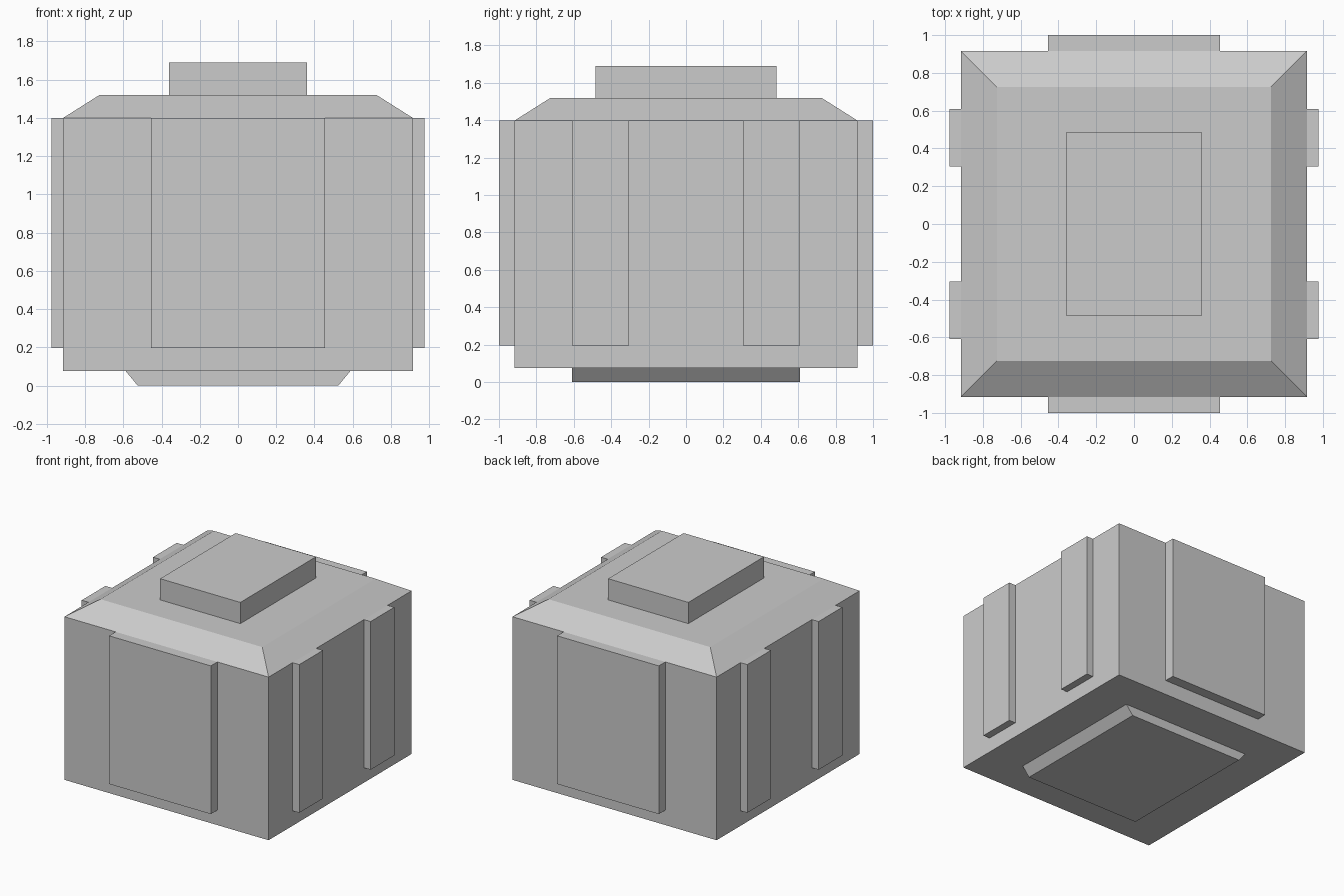
import bpy, bmesh

if "Cube" in bpy.data.objects:
    bpy.data.objects.remove(bpy.data.objects["Cube"])


def stack(name, sections, cx=0, cy=0):
    """Solid lofted through rectangular sections (half_x, half_y, z)."""
    bm = bmesh.new()
    rings = [[bm.verts.new((cx + sx * hx, cy + sy * hy, z))
              for sx, sy in ((-1, -1), (1, -1), (1, 1), (-1, 1))]
             for hx, hy, z in sections]
    for low, high in zip(rings, rings[1:]):
        for i in range(4):
            j = (i + 1) % 4
            bm.faces.new((low[i], low[j], high[j], high[i]))
    bm.faces.new(rings[0][::-1])
    bm.faces.new(rings[-1])
    mesh = bpy.data.meshes.new(name)
    bm.to_mesh(mesh)
    bm.free()
    obj = bpy.data.objects.new(name, mesh)
    bpy.context.collection.objects.link(obj)
    return obj


BODY = 0.916                 # half width of the square body
Z_BODY, Z_EDGE, Z_ROOF, Z_TOP = 0.075, 1.398, 1.518, 1.69
Z_PANEL = 0.196
SINK = 0.01                  # panels overlap the body slightly

# Main block with sloped roof edges
stack("body", [(BODY, BODY, Z_BODY), (BODY, BODY, Z_EDGE), (0.726, 0.726, Z_ROOF)])

# Raised block on the roof
stack("top_block", [(0.36, 0.484, Z_ROOF), (0.36, 0.484, Z_TOP)])

# Foot, tapered along x only
stack("base", [(0.525, 0.61, 0), (0.587, 0.61, Z_BODY)])


def panel(name, x0, x1, y0, y1):
    hx, hy = (x1 - x0) / 2, (y1 - y0) / 2
    stack(name, [(hx, hy, Z_PANEL), (hx, hy, Z_EDGE)], (x0 + x1) / 2, (y0 + y1) / 2)


# Wide panels on front and back
panel("front_panel", -0.456, 0.456, -1.0, -BODY + SINK)
panel("back_panel", -0.456, 0.456, BODY - SINK, 1.0)

# Pairs of narrow strips on the left and right sides
for side, x0, x1 in (("left", -0.976, -BODY + SINK), ("right", BODY - SINK, 0.976)):
    for place, y0, y1 in (("front", -0.609, -0.305), ("back", 0.305, 0.609)):
        panel(f"{side}_{place}_strip", x0, x1, y0, y1)
